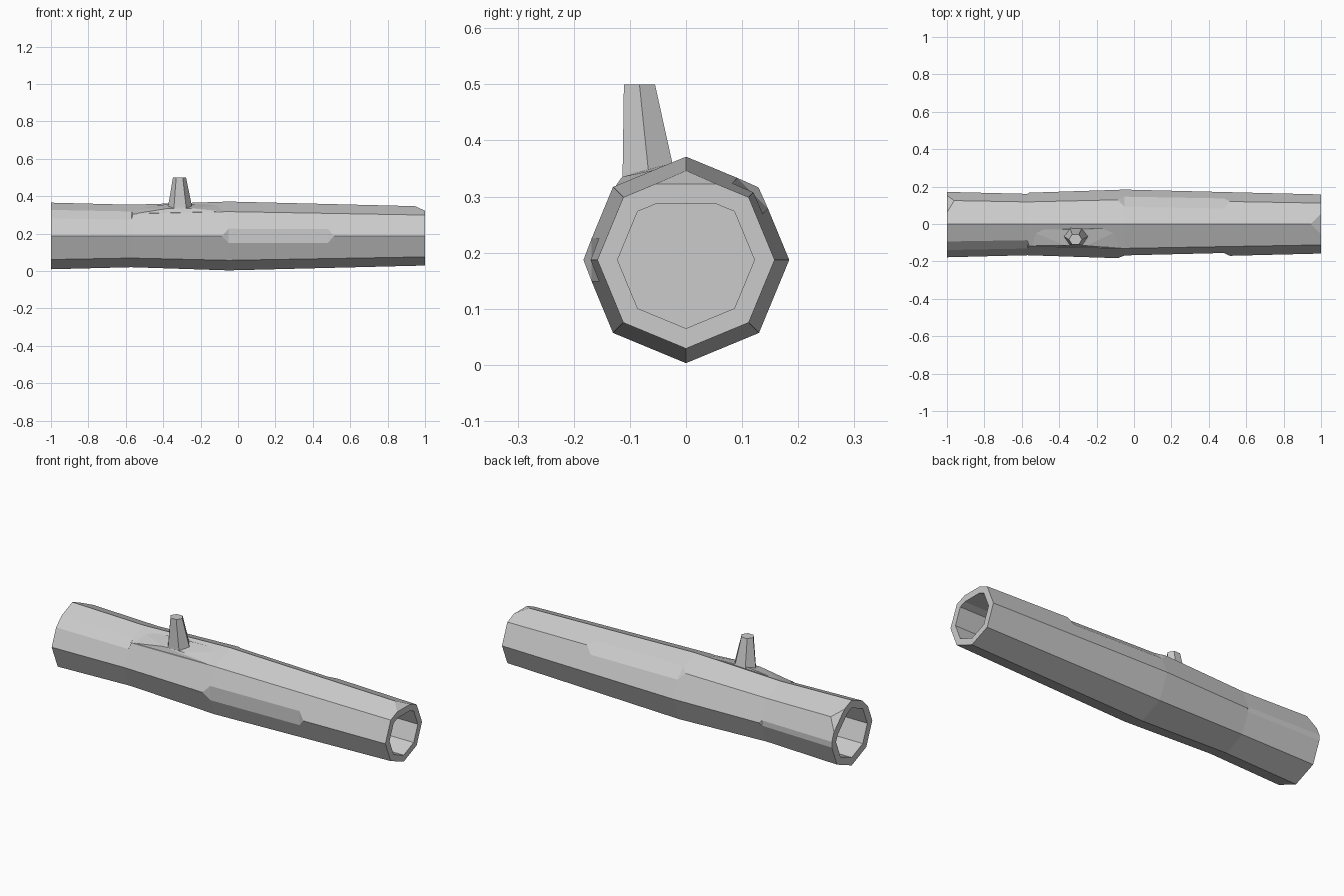
import bpy, bmesh
from math import cos, sin, pi, radians
from mathutils import Vector, Matrix

if "Cube" in bpy.data.objects:
    bpy.data.objects.remove(bpy.data.objects["Cube"])

AXIS_Z = 0.187
SIDES = 8

bark = bpy.data.materials.new("plain_grey")
bark.use_nodes = True
GREY = (0.6, 0.6, 0.6, 1)
bark.diffuse_color = GREY
bark.node_tree.nodes["Principled BSDF"].inputs["Base Color"].default_value = GREY


def make_object(name, bm):
    bmesh.ops.recalc_face_normals(bm, faces=bm.faces)
    mesh = bpy.data.meshes.new(name)
    bm.to_mesh(mesh)
    bm.free()
    mesh.materials.append(bark)
    obj = bpy.data.objects.new(name, mesh)
    bpy.context.collection.objects.link(obj)
    return obj


def loft(name, rings):
    """Skin a list of equal point rings and cap both ends."""
    bm = bmesh.new()
    loops = [[bm.verts.new(p) for p in ring] for ring in rings]
    for a, b in zip(loops, loops[1:]):
        for i in range(len(a)):
            j = (i + 1) % len(a)
            bm.faces.new((a[i], a[j], b[j], b[i]))
    bm.faces.new(loops[0])
    bm.faces.new(loops[-1])
    return make_object(name, bm)


def octagon(x, r):
    return [Vector((x, r * cos(2 * pi * i / SIDES), AXIS_Z + r * sin(2 * pi * i / SIDES)))
            for i in range(SIDES)]


def edge_cutter(profile, angle):
    """Extrude an (x, radius) profile sideways, aimed at one edge of the log."""
    turn = Matrix.Translation((0, 0, AXIS_Z)) @ Matrix.Rotation(radians(angle), 4, 'X')
    return loft("cutter", [[turn @ Vector((x, r, side)) for x, r in profile]
                           for side in (-0.09, 0.09)])


def carve(obj, cutter):
    cutter.hide_render = True
    mod = obj.modifiers.new("carve", 'BOOLEAN')
    mod.operation = 'DIFFERENCE'
    mod.solver = 'EXACT'
    mod.object = cutter
    bpy.context.view_layer.objects.active = obj
    bpy.ops.object.modifier_apply(modifier=mod.name)
    bpy.data.objects.remove(cutter)


# Log trunk with a gentle waist and swell
log = loft("log_trunk", [octagon(x, r) for x, r in
                         ((-1, 0.178), (-0.57, 0.167), (-0.05, 0.184), (1, 0.158))])

# Flat worn patches along the edges
for angle in (180, 45):
    carve(log, edge_cutter([(-0.09, 0.184), (-0.05, 0.168), (0.48, 0.155),
                            (0.515, 0.171), (0.515, 0.3), (-0.09, 0.3)], angle))
for angle, depth in ((135, 0.013), (0, 0.006)):
    carve(log, edge_cutter([(-1.1, 0.18 - depth), (-0.57, 0.167 - depth),
                            (-0.56, 0.168), (-0.56, 0.3), (-1.1, 0.3)], angle))

# Chipped corner at each end
carve(log, edge_cutter([(0.945, 0.16), (1.02, 0.126), (1.02, 0.3), (0.945, 0.3)], 90))
carve(log, edge_cutter([(-1.02, 0.138), (-0.96, 0.178), (-0.96, 0.3), (-1.02, 0.3)], 45))

# Hollow ends, each with one corner of the hole cut flat
for end, corner, r in ((1, 2, 0.122), (-1, 1, 0.135)):
    rings = []
    for x in (end * 0.5, end * 1.1):
        ring = octagon(x, r)
        p, before, after = ring[corner], ring[corner - 1], ring[corner + 1]
        ring[corner:corner + 1] = [p.lerp(before, 0.62), p.lerp(after, 0.62)]
        rings.append(ring)
    carve(log, loft("hole_cutter", rings))

# Swollen bark at the foot of the branch
bm = bmesh.new()
for p in ((-0.57, -0.116, 0.303), (-0.57, -0.03, 0.335), (-0.05, -0.128, 0.315),
          (-0.05, -0.02, 0.355), (-0.37, -0.114, 0.335), (-0.25, -0.114, 0.335),
          (-0.36, -0.03, 0.358), (-0.26, -0.03, 0.358), (-0.3, -0.06, 0.26)):
    bm.verts.new(p)
bmesh.ops.convex_hull(bm, input=bm.verts)
make_object("branch_swelling", bm)


# Broken branch stub, six sided and tapered
def hexagon(x, y, z, rx, ry):
    return [Vector((x + rx * cos(i * pi / 3), y + ry * sin(i * pi / 3), z)) for i in range(6)]


loft("branch_stub", [hexagon(-0.31, -0.06, 0.3, 0.072, 0.064),
                     hexagon(-0.31, -0.067, 0.345, 0.064, 0.053),
                     hexagon(-0.313, -0.083, 0.5, 0.035, 0.032)])
